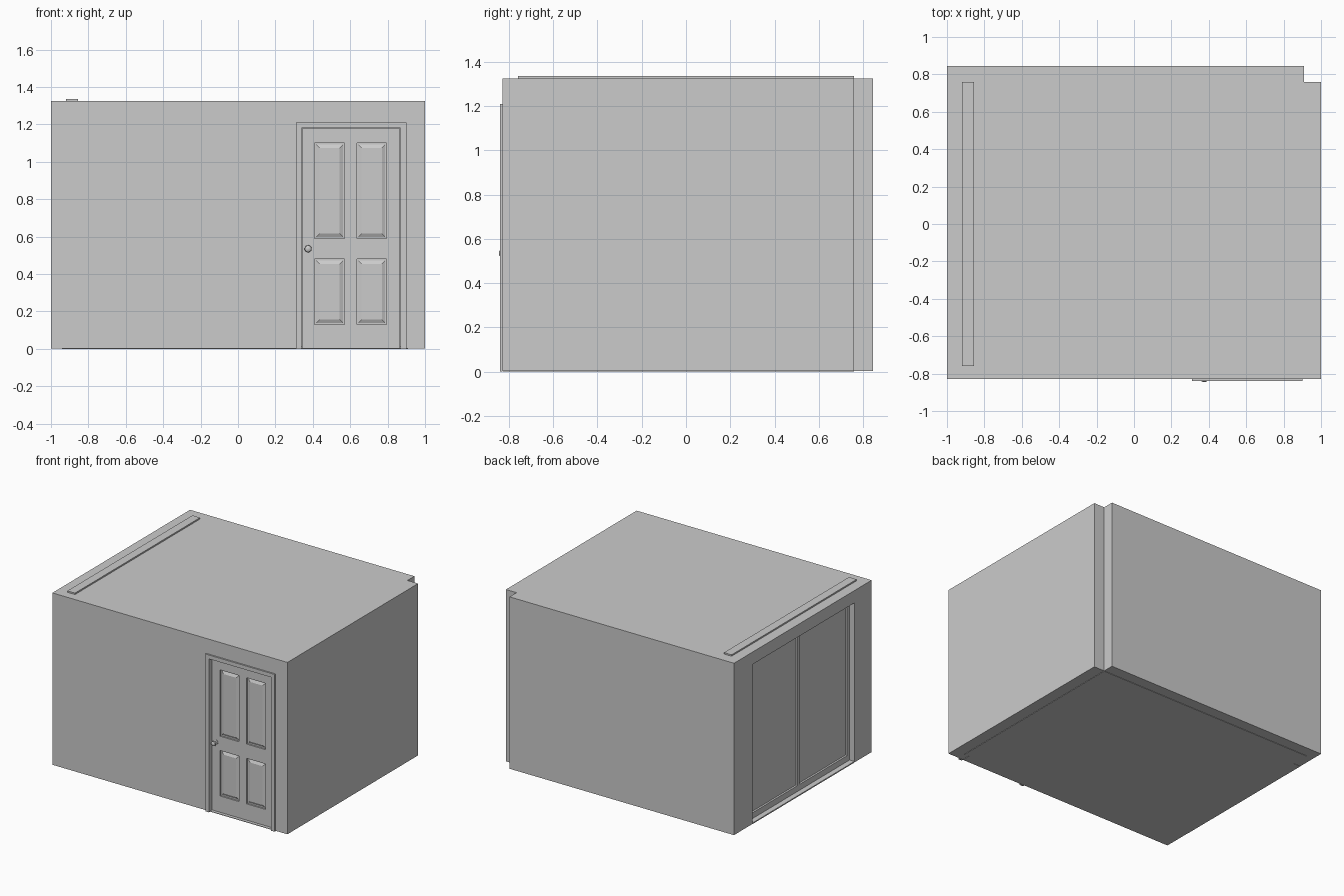
import bpy, bmesh, math

if "Cube" in bpy.data.objects:
    bpy.data.objects.remove(bpy.data.objects["Cube"])

H = 1.325                                  # wall height
X0, X1, Y0, Y1 = -1.0, 1.0, -0.828, 0.845  # outer limits
IX0, IX1, IY0, IY1 = -0.92, 0.91, -0.76, 0.76  # inner faces


def finish(name, bm):
    bmesh.ops.recalc_face_normals(bm, faces=bm.faces)
    me = bpy.data.meshes.new(name)
    bm.to_mesh(me)
    bm.free()
    ob = bpy.data.objects.new(name, me)
    bpy.context.collection.objects.link(ob)
    return ob


def prism(name, pts, vec):
    """Extrude a flat outline of 3D points along vec."""
    bm = bmesh.new()
    f = bm.faces.new([bm.verts.new(p) for p in pts])
    ext = bmesh.ops.extrude_face_region(bm, geom=[f])
    bmesh.ops.translate(bm, vec=vec, verts=[g for g in ext['geom'] if isinstance(g, bmesh.types.BMVert)])
    return finish(name, bm)


def box(name, x, y, z):
    pts = [(x[0], y[0], z[0]), (x[1], y[0], z[0]), (x[1], y[1], z[0]), (x[0], y[1], z[0])]
    return prism(name, pts, (0, 0, z[1] - z[0]))


def cut(ob, cutter):
    cutter.hide_render = True
    m = ob.modifiers.new("cut", 'BOOLEAN')
    m.operation, m.solver, m.object = 'DIFFERENCE', 'EXACT', cutter
    bpy.context.view_layer.objects.active = ob
    bpy.ops.object.modifier_apply(modifier=m.name)
    bpy.data.objects.remove(cutter)


def portal(name, x, top, w, y, z0=0.0):
    """Upside-down U of bar width w around an opening, facing front."""
    a, b = x
    pts = [(a - w, z0), (a - w, top + w), (b + w, top + w), (b + w, z0),
           (b, z0), (b, top), (a, top), (a, z0)]
    return prism(name, [(p, y[0], q) for p, q in pts], (0, y[1] - y[0], 0))


# room shell with the missing back right corner, hollowed out
outline = [(X0, Y0), (X1, Y0), (X1, IY1), (IX1, IY1), (IX1, Y1), (X0, Y1)]
shell = prism("room_shell", [(x, y, 0.003) for x, y in outline], (0, 0, H - 0.003))
DX, DTOP = (0.34, 0.87), 1.18              # door opening
WY, WTOP = (-0.62, 0.62), 1.23             # window opening
cut(shell, box("cutter_inside", (IX0, IX1), (IY0, IY1), (-0.5, 1.28)))
cut(shell, box("cutter_door", DX, (-0.9, -0.7), (-0.5, DTOP)))
cut(shell, box("cutter_window", (-1.1, -0.85), WY, (-0.5, WTOP)))

# floor slab and the curtain recess cover standing proud of the ceiling
box("floor", (-0.94, IX1), (IY0, IY1), (0, 0.012))
box("door_threshold", DX, (-0.826, IY0), (0, 0.004))
box("window_threshold", (-0.999, -0.94), WY, (0.001, 0.01))
box("curtain_recess", (IX0, -0.855), (IY0, IY1), (H - 0.01, 1.336))

# door casing on both sides of the front wall
portal("door_casing_outside", DX, DTOP, 0.03, (-0.84, Y0))
portal("door_casing_inside", DX, DTOP, 0.03, (IY0, IY0 + 0.012), 0.012)

# panelled door: stiles, rails, thin core and raised fields
DF, DB = -0.803, -0.768                    # door front and back faces
cols = [(0.41, 0.57), (0.635, 0.795)]
rows = [(0.13, 0.48), (0.59, 1.10)]
leaf = box("door_leaf", (DX[0] + 0.003, DX[1] - 0.003), (DF, DB), (0.005, DTOP - 0.003))
for a, b in cols:
    for c, d in rows:
        for y in ((-0.9, DF + 0.012), (DB - 0.012, -0.7)):
            cut(leaf, box("cutter_panel", (a, b), y, (c, d)))


def raised_field(name, x, z, base, face):
    s = 0.026
    rings = [(0.008, base), (s, face)]
    bm = bmesh.new()
    loops = []
    for inset, y in rings:
        a, b, c, d = x[0] + inset, x[1] - inset, z[0] + inset, z[1] - inset
        loops.append([bm.verts.new(p) for p in ((a, y, c), (b, y, c), (b, y, d), (a, y, d))])
    bm.faces.new(loops[0])
    bm.faces.new(loops[1])
    for i in range(4):
        j = (i + 1) % 4
        bm.faces.new((loops[0][i], loops[0][j], loops[1][j], loops[1][i]))
    return finish(name, bm)


for cx in cols:
    for rz in rows:
        raised_field("door_panel_front", cx, rz, DF + 0.0121, DF + 0.003)
        raised_field("door_panel_back", cx, rz, DB - 0.0121, DB - 0.003)


# round door knobs, lathed from a profile of (radius, distance from door)
def knob(name, y, sign):
    prof = [(0.018, 0), (0.018, 0.004), (0.008, 0.007), (0.008, 0.015),
            (0.015, 0.019), (0.019, 0.027), (0.017, 0.036), (0.009, 0.041), (0, 0.042)]
    bm = bmesh.new()
    vs = [bm.verts.new((0.375 + r, y + sign * d, 0.535)) for r, d in prof]
    es = [bm.edges.new(p) for p in zip(vs, vs[1:])]
    bmesh.ops.spin(bm, geom=vs + es, cent=(0.375, y, 0.535), axis=(0, 1, 0),
                   angle=math.tau, steps=24)
    bmesh.ops.remove_doubles(bm, verts=bm.verts, dist=1e-5)
    ob = finish(name, bm)
    bpy.ops.object.select_all(action='DESELECT')
    ob.select_set(True)
    bpy.context.view_layer.objects.active = ob
    bpy.ops.object.shade_smooth_by_angle(angle=math.radians(40))


knob("door_knob_front", DF, -1)
knob("door_knob_back", DB, 1)

# sliding window: frame, centre mullion and two glass panes
frame = box("window_frame", (-0.958, -0.922), WY, (0.01, WTOP))
for y in ((WY[0] + 0.03, -0.012), (0.012, WY[1] - 0.03)):
    cut(frame, box("cutter_pane", (-1.1, -0.8), y, (0.055, WTOP - 0.02)))
    box("window_glass", (-0.943, -0.937), (y[0] - 0.004, y[1] + 0.004), (0.05, WTOP - 0.016))
